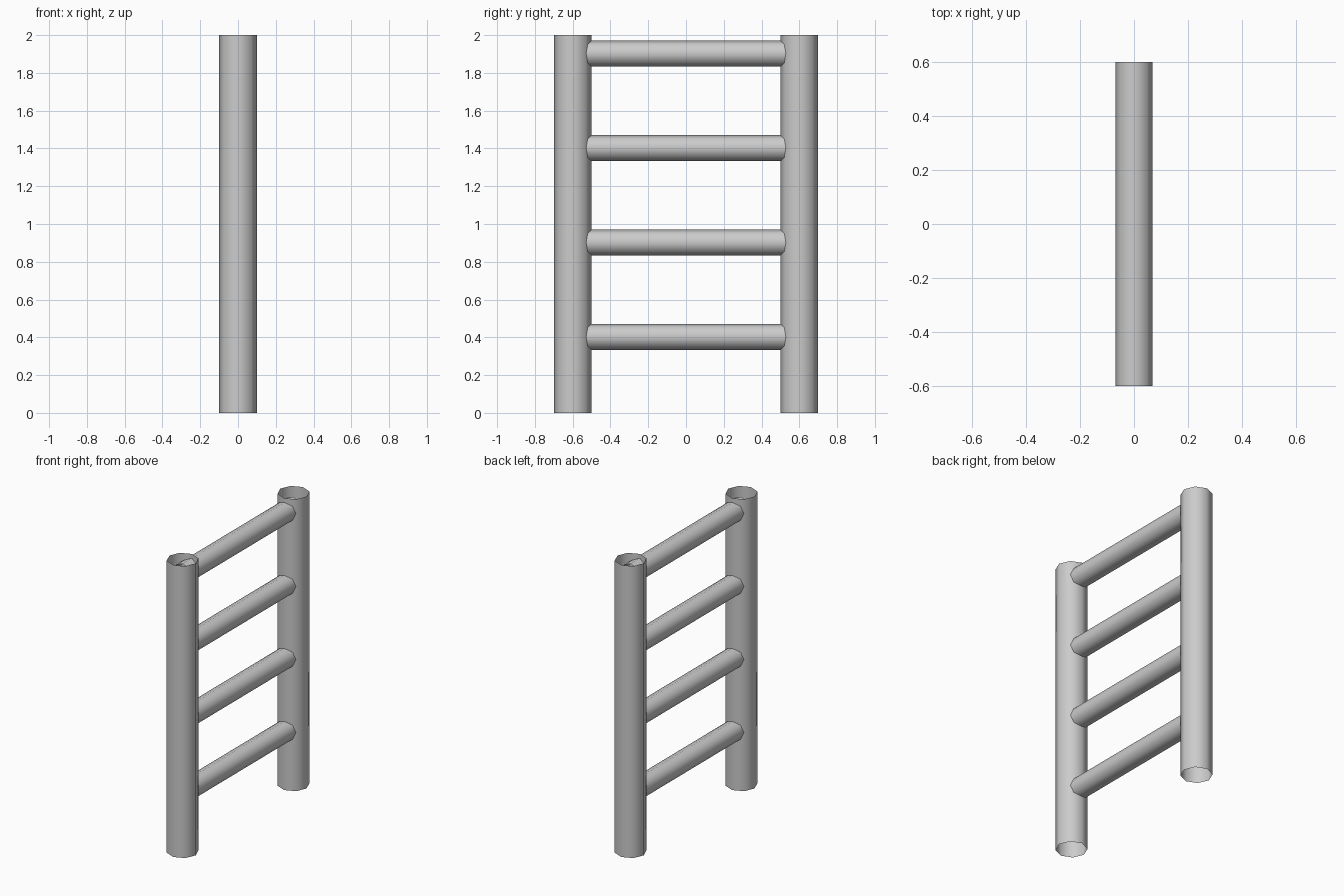
import bpy
from math import pi

if "Cube" in bpy.data.objects:
    bpy.data.objects.remove(bpy.data.objects["Cube"])

SIDES = 8


def tube(name, radius, length, location, rotation=(0, 0, 0)):
    """Open-ended, smooth-shaded eight-sided tube."""
    bpy.ops.mesh.primitive_cylinder_add(
        vertices=SIDES, radius=radius, depth=length,
        end_fill_type='NOTHING', location=location, rotation=rotation)
    obj = bpy.context.object
    obj.name = name
    bpy.ops.object.shade_smooth()
    return obj


# Two upright posts
for side, y in (("front", -0.6), ("back", 0.6)):
    tube(f"{side}_post", 0.1, 2.0, (0, y, 1.0))

# Four rungs, running between the post centres
for i in range(4):
    tube(f"rung_{i + 1}", 0.069, 1.2, (0, 0, 0.402 + 0.5 * i), (pi / 2, 0, 0))
